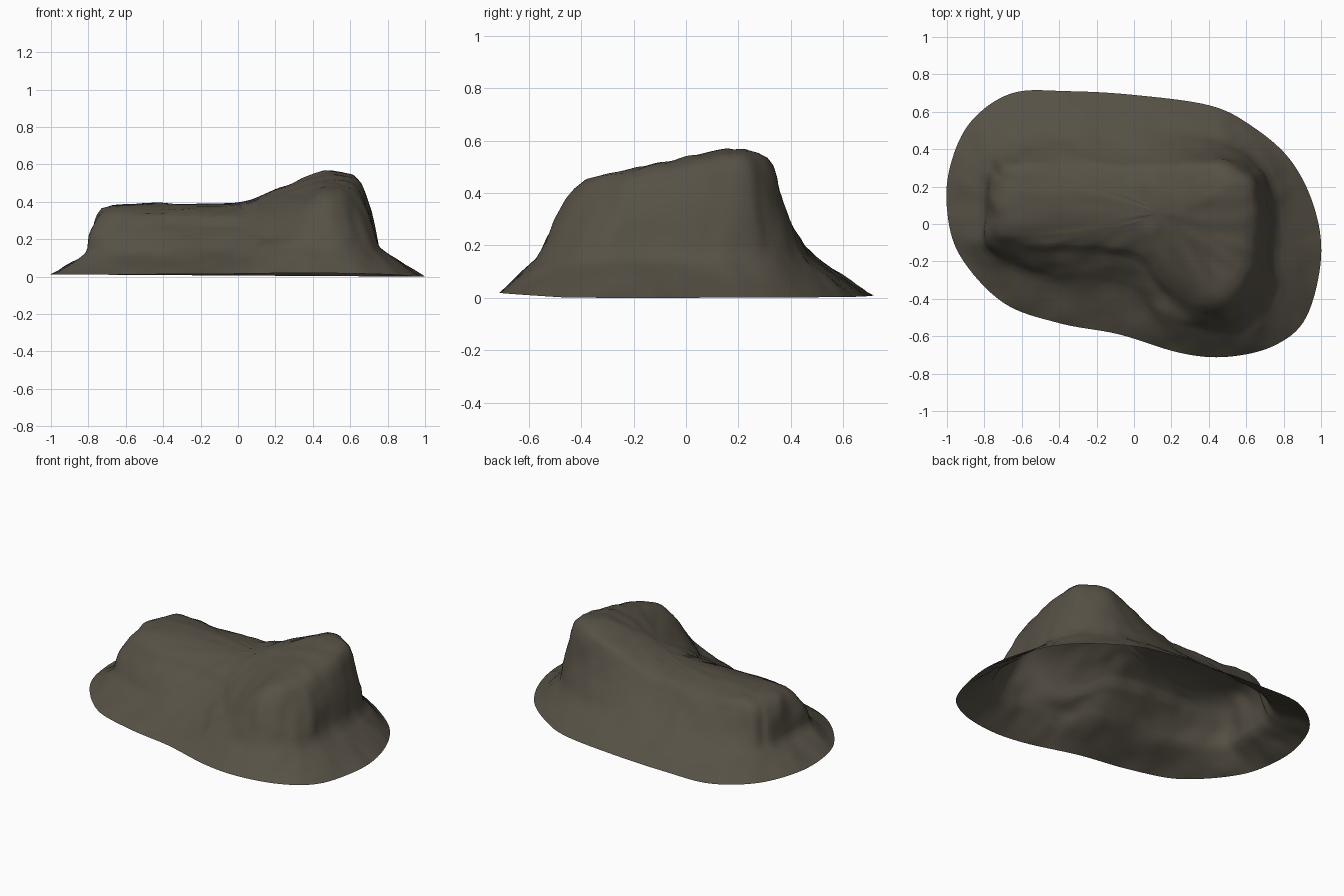
import bpy, bmesh, math
from mathutils import Vector, noise

if "Cube" in bpy.data.objects:
    bpy.data.objects.remove(bpy.data.objects["Cube"])

# Outlines of the mound, matched point for point, counter-clockwise from +x
BASE = [(1.0, -.18), (.96, .10), (.83, .35), (.62, .53), (.40, .635), (0, .69), (-.35, .71),
        (-.65, .70), (-.87, .55), (-.98, .32), (-1.0, .08), (-.93, -.17), (-.70, -.42),
        (-.40, -.53), (-.08, -.59), (.25, -.69), (.50, -.71), (.75, -.65), (.92, -.50)]
FOOT = [(.75, -.15), (.745, .08), (.70, .27), (.55, .42), (.35, .48), (0, .51), (-.30, .51),
        (-.58, .47), (-.74, .38), (-.79, .25), (-.80, .05), (-.79, -.13), (-.58, -.25),
        (-.32, -.31), (-.04, -.34), (.17, -.51), (.45, -.57), (.65, -.50), (.74, -.34)]
RIM = [(.65, -.12), (.66, .08), (.63, .23), (.50, .32), (.30, .33), (0, .33), (-.30, .34),
       (-.55, .34), (-.68, .31), (-.725, .20), (-.735, .05), (-.72, -.07), (-.52, -.13),
       (-.27, -.14), (.01, -.18), (.17, -.37), (.38, -.45), (.54, -.38), (.63, -.26)]
STEPS = 8
CENTRE = Vector((.15, .06))


def closed_spline(pts):
    """Catmull-Rom resampling of a closed outline."""
    n, out = len(pts), []
    for i in range(n):
        a, b, c, d = (Vector(pts[(i + k) % n]) for k in (-1, 0, 1, 2))
        for s in range(STEPS):
            t = s / STEPS
            out.append(.5 * (2 * b + (c - a) * t + (2 * a - 5 * b + 4 * c - d) * t * t
                             + (3 * b - a - 3 * c + d) * t ** 3))
    return out


def top_height(p):
    """Gently domed plateau on the left, rising to a hump on the right."""
    t = min(max(p.x / .46, 0), 1)
    dome = .065 * ((p.y - .12) / .24) ** 2 * (1 - t)
    if p.y > .12 and p.x < -.4:                       # back left corner stays high
        dome *= max(.4, 1 - 2.5 * (-.4 - p.x))
    return (.397 + .172 * t - dome - .2 * t * max(0, .15 - p.y)
            - .2 * max(0, p.x - .55) - .25 * t * max(0, p.y - .22))


def ring(a, b, t, bulge=0):
    """Blend two 3D outlines, optionally pushing the middle outwards."""
    out = []
    for p, q in zip(a, b):
        v = p.lerp(q, t)
        d = Vector((p.x - q.x, p.y - q.y, 0)).normalized()
        amount = bulge * (1 if p.y < .3 else -.5)
        out.append(v + d * amount * math.sin(math.pi * t))
    return out


base = [Vector((p.x, p.y, .012 - .006 * p.x + .06 * max(0, -p.y - .45)))
        for p in closed_spline(BASE)]
foot = [Vector((p.x, p.y, .145 + .02 * p.x)) for p in closed_spline(FOOT)]
rim2d = closed_spline(RIM)
rim = [Vector((p.x, p.y, top_height(p) - .025)) for p in rim2d]

# Skirt, wall and plateau rings from the outside in
rings = [ring(base, foot, t) for t in (0, .2, .4, .6, .8)]
rings += [ring(foot, rim, t, .012) for t in (0, .14, .28, .42, .56, .7, .85)]
rings.append(rim)
for s in (.94, .86, .76, .65, .54, .43, .32, .21, .1):
    loop = [CENTRE + (p - CENTRE) * s for p in rim2d]
    rings.append([Vector((p.x, p.y, top_height(p))) for p in loop])

bm = bmesh.new()
rows = [[bm.verts.new(p) for p in r] for r in rings]
n = len(rows[0])
for a, b in zip(rows, rows[1:]):
    for i in range(n):
        j = (i + 1) % n
        bm.faces.new((a[i], a[j], b[j], b[i]))
tip = bm.verts.new((CENTRE.x, CENTRE.y, top_height(CENTRE)))
for i in range(n):
    bm.faces.new((rows[-1][i], rows[-1][(i + 1) % n], tip))

# Soften the folds, then add weathered unevenness away from the ground edge
inner = [v for v in bm.verts if not v.is_boundary]
for _ in range(2):
    bmesh.ops.smooth_vert(bm, verts=inner, factor=.4,
                          use_axis_x=True, use_axis_y=True, use_axis_z=True)
bm.normal_update()
moves = [(v, v.normal * (.010 * noise.noise(v.co * 5) + .009 * noise.noise(v.co * 12)))
         for v in inner]
for v, d in moves:
    v.co += d
low = min(v.co.z for v in bm.verts)
for v in bm.verts:
    v.co.z -= low
for f in bm.faces:
    f.smooth = True

mesh = bpy.data.meshes.new("rock_mound")
bm.to_mesh(mesh)
bm.free()
stone = bpy.data.materials.new("dark brown stone")
stone.diffuse_color = (.095, .083, .061, 1)
stone.use_nodes = True
stone.node_tree.nodes["Principled BSDF"].inputs["Base Color"].default_value = stone.diffuse_color
mesh.materials.append(stone)
bpy.context.collection.objects.link(bpy.data.objects.new("rock_mound", mesh))
